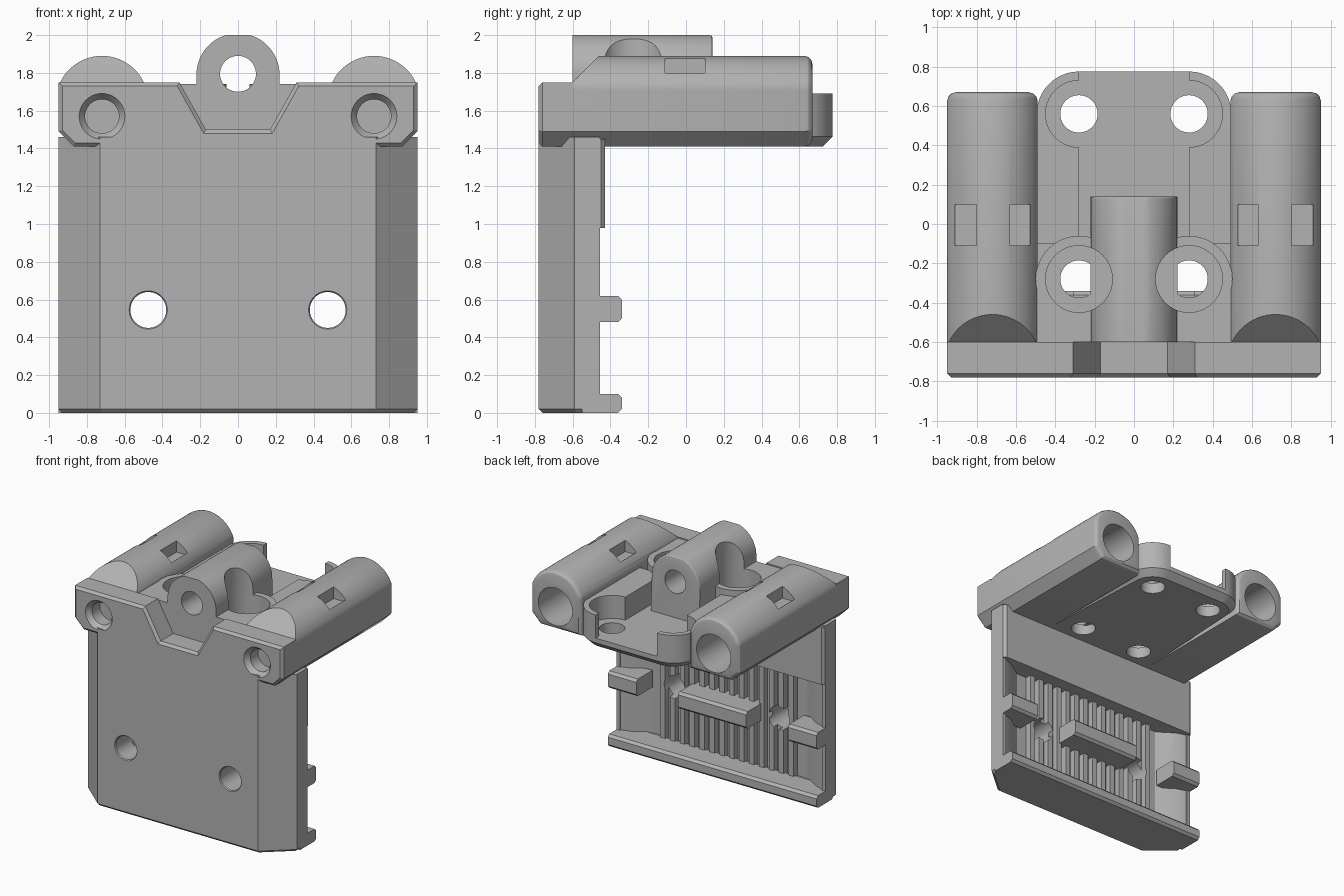
import bpy, bmesh, math

if "Cube" in bpy.data.objects:
    bpy.data.objects.remove(bpy.data.objects["Cube"], do_unlink=True)

grey = bpy.data.materials.new("plain_grey")
grey.use_nodes = True
COLOR = (0.45, 0.45, 0.45, 1)
grey.diffuse_color = COLOR
grey.node_tree.nodes["Principled BSDF"].inputs["Base Color"].default_value = COLOR


def prism(name, pts, axis, lo, hi, bevel=None, width=0.02, segments=1):
    """Extrude a 2D outline along an axis; bevel is a rule choosing edges by their two vertices."""
    place = {"x": lambda p, t: (t, p[0], p[1]),
             "y": lambda p, t: (p[0], t, p[1]),
             "z": lambda p, t: (p[0], p[1], t)}[axis]
    bm = bmesh.new()
    low = [bm.verts.new(place(p, lo)) for p in pts]
    high = [bm.verts.new(place(p, hi)) for p in pts]
    bm.faces.new(low)
    bm.faces.new(high)
    for i in range(len(pts)):
        j = (i + 1) % len(pts)
        bm.faces.new((low[i], low[j], high[j], high[i]))
    bmesh.ops.recalc_face_normals(bm, faces=bm.faces)
    if bevel:
        edges = [e for e in bm.edges if all(bevel(v.co) for v in e.verts)]
        bmesh.ops.bevel(bm, geom=edges, offset=width, segments=segments,
                        profile=0.5, affect='EDGES', clamp_overlap=True)
    mesh = bpy.data.meshes.new(name)
    bm.to_mesh(mesh)
    bm.free()
    mesh.materials.append(grey)
    ob = bpy.data.objects.new(name, mesh)
    bpy.context.collection.objects.link(ob)
    return ob


def arc(cx, cy, r, a, b, n=16):
    return [(cx + r * math.cos(math.radians(a + (b - a) * i / n)),
             cy + r * math.sin(math.radians(a + (b - a) * i / n))) for i in range(n + 1)]


def circle(cx, cy, r, n=40):
    return arc(cx, cy, r, 0, 360, n)[:-1]


def rect(a, b, c, d):
    return [(a, c), (b, c), (b, d), (a, d)]


def flip(pts, s):
    return [(s * p[0], p[1]) for p in pts]


def combine(target, others, operation='DIFFERENCE'):
    for other in others:
        mod = target.modifiers.new("combine", 'BOOLEAN')
        mod.operation, mod.solver, mod.object = operation, 'EXACT', other
        bpy.context.view_layer.objects.active = target
        bpy.ops.object.modifier_apply(modifier=mod.name)
        bpy.data.objects.remove(other, do_unlink=True)


def cone(name, x, z, r0, r1, y0, y1):
    """Countersink along y."""
    ob = prism(name, circle(x, z, r0), "y", y0, y1)
    for v in ob.data.vertices:
        if abs(v.co.y - y1) < 0.001:
            v.co.x = x + (v.co.x - x) * r1 / r0
            v.co.z = z + (v.co.z - z) * r1 / r0
    return ob


SIDES = (1, -1)

# Face plate with slanted front corners
plate = prism("face_plate", [(-0.73, -0.78), (0.73, -0.78), (0.95, -0.59), (0.95, -0.455),
                             (-0.95, -0.455), (-0.95, -0.59)], "z", 0, 1.46,
              lambda c: c.z < 0.01)

# Toothed belt recess with ramped ends
floor, tooth, pitch, count = -0.58, 0.05, 0.09, 14
outline = [(-0.92, -0.4), (-0.92, -0.465), (-0.84, -0.49), (-0.75, -0.55), (-0.70, floor)]
for i in range(count):
    x = (i - (count - 1) / 2) * pitch
    w = pitch / 4
    outline += [(x - w, floor), (x - w, floor + tooth), (x + w, floor + tooth), (x + w, floor)]
outline += [(0.70, floor), (0.75, -0.55), (0.84, -0.49), (0.92, -0.465), (0.92, -0.4)]
combine(plate, [prism("recess_cutter", outline, "z", 0.09, 0.98)])

# Upper rear panel, bottom ledge and belt ribs
panel = prism("panel", [(-0.95, -0.5), (0.95, -0.5), (0.95, -0.45), (0.93, -0.43),
                        (-0.93, -0.43), (-0.95, -0.45)], "z", 0.98, 1.45)
ledge = prism("ledge", [(-0.55, 0.0), (-0.36, 0.0), (-0.34, 0.02), (-0.34, 0.08),
                        (-0.36, 0.1), (-0.55, 0.1)], "x", -0.95, 0.95)
rib_shape = [(-0.62, 0.48), (-0.36, 0.48), (-0.34, 0.5), (-0.34, 0.6), (-0.36, 0.62), (-0.62, 0.62)]
ribs = [prism("middle_rib", rib_shape, "x", -0.31, 0.31)]
for s in SIDES:
    end_shape = [(max(y, -0.55), z) for y, z in rib_shape]
    ribs.append(prism("end_rib", end_shape, "x", *sorted((s * 0.69, s * 0.95))))
combine(plate, [panel, ledge] + ribs, 'UNION')
for s in SIDES:
    combine(plate, [prism("screw_hole", circle(s * 0.475, 0.545, 0.095), "y", -1, 0),
                    cone("screw_rim", s * 0.475, 0.545, 0.105, 0.09, -0.785, -0.765)])

# Front band with the angled notch
band = prism("front_band", [(-0.87, 1.41), (0.87, 1.41), (0.95, 1.49), (0.95, 1.75), (0.31, 1.75),
                            (0.17, 1.5), (-0.17, 1.5), (-0.31, 1.75), (-0.95, 1.75), (-0.95, 1.49)],
             "y", -0.78, -0.6, lambda c: c.y < -0.77)
for s in SIDES:
    combine(band, [prism("rod_recess", circle(s * 0.72, 1.57, 0.09), "y", -0.9, -0.64),
                   cone("rod_rim", s * 0.72, 1.57, 0.125, 0.09, -0.785, -0.74)])

# Deck with rounded rear corners and sloped rear underside
corner = arc(0.28, 0.56, 0.215, 0, 90)
deck = prism("deck", [(-0.5, -0.6), (0.5, -0.6)] + corner + flip(corner, -1)[::-1],
             "z", 1.41, 1.5, lambda c: c.z < 1.42 and c.y > 0.55, 0.07)

# Raised side shelves with screw bosses
shelves = []
for s in SIDES:
    tag = "left" if s > 0 else "right"
    shelf = prism(tag + "_shelf", flip([(0.28, -0.1), (0.5, -0.1)] + corner, s), "z", 1.49, 1.69)
    front = prism("front_shelf", flip(rect(0.2, 0.5, -0.6, -0.28), s), "z", 1.49, 1.74)
    boss = prism("boss", circle(s * 0.28, -0.28, 0.22), "z", 1.48, 1.74)
    combine(shelf, [front, boss], 'UNION')
    for y in (0.56, -0.28):
        combine(shelf, [prism("counterbore", circle(s * 0.28, y, 0.17), "z", 1.4, 2.1)])
        combine(deck, [prism("bolt_hole", circle(s * 0.28, y, 0.095), "z", 1.3, 1.6)])
    shelves.append(shelf)

# Central pivot housing
housing = prism("pivot_housing", [(-0.22, 1.49), (0.22, 1.49)] +
                [(x, min(z, 2.0)) for x, z in arc(0, 1.79, 0.22, 0, 180, 32)],
                "y", -0.6, 0.14, lambda c: c.y > 0.1 and c.z > 1.5, 0.04, 3)
combine(housing, [prism("pivot_bore", circle(0, 1.795, 0.095), "y", -1, 1)])
for s in SIDES:
    combine(housing, [prism("scoop", circle(s * 0.28, -0.28, 0.17), "z", 1.5, 2.2)])

# Rod holders: arched tubes with a sloped front, bearing bore and tie slots
holders = []
for s in SIDES:
    arch = [(min(max(x, 0.49), 0.95), z) for x, z in arc(0.72, 1.645, 0.245, 15, 165, 28)]
    shape = [(0.49, 1.41), (0.87, 1.41), (0.95, 1.49)] + arch
    tube = prism("left_rod_holder" if s > 0 else "right_rod_holder", flip(shape, s), "y",
                 -0.6, 0.67, lambda c: c.y > 0.66, 0.045, 3)
    combine(tube, [prism("slope", [(-0.7, 1.65), (-0.4, 1.95), (-0.7, 1.95)], "x", -1, 1),
                   prism("bore", circle(s * 0.72, 1.6, 0.155), "y", -0.5, 1)])
    for a, b in ((0.53, 0.63), (0.80, 0.91)):
        combine(tube, [prism("tie_slot", flip(rect(a, b, -0.11, 0.1), s), "z", 1.78, 2)])
    # boss pocket stays clear of the tube
    combine(tube, [prism("pocket", circle(s * 0.28, -0.28, 0.22), "z", 1.74, 2.1)])
    holders.append(tube)

# Smooth the round surfaces, keep edges crisp
bpy.ops.object.select_all(action='DESELECT')
for ob in [plate, band, deck, housing] + shelves + holders:
    ob.select_set(True)
    bpy.context.view_layer.objects.active = ob
bpy.ops.object.shade_smooth_by_angle(angle=math.radians(25))
